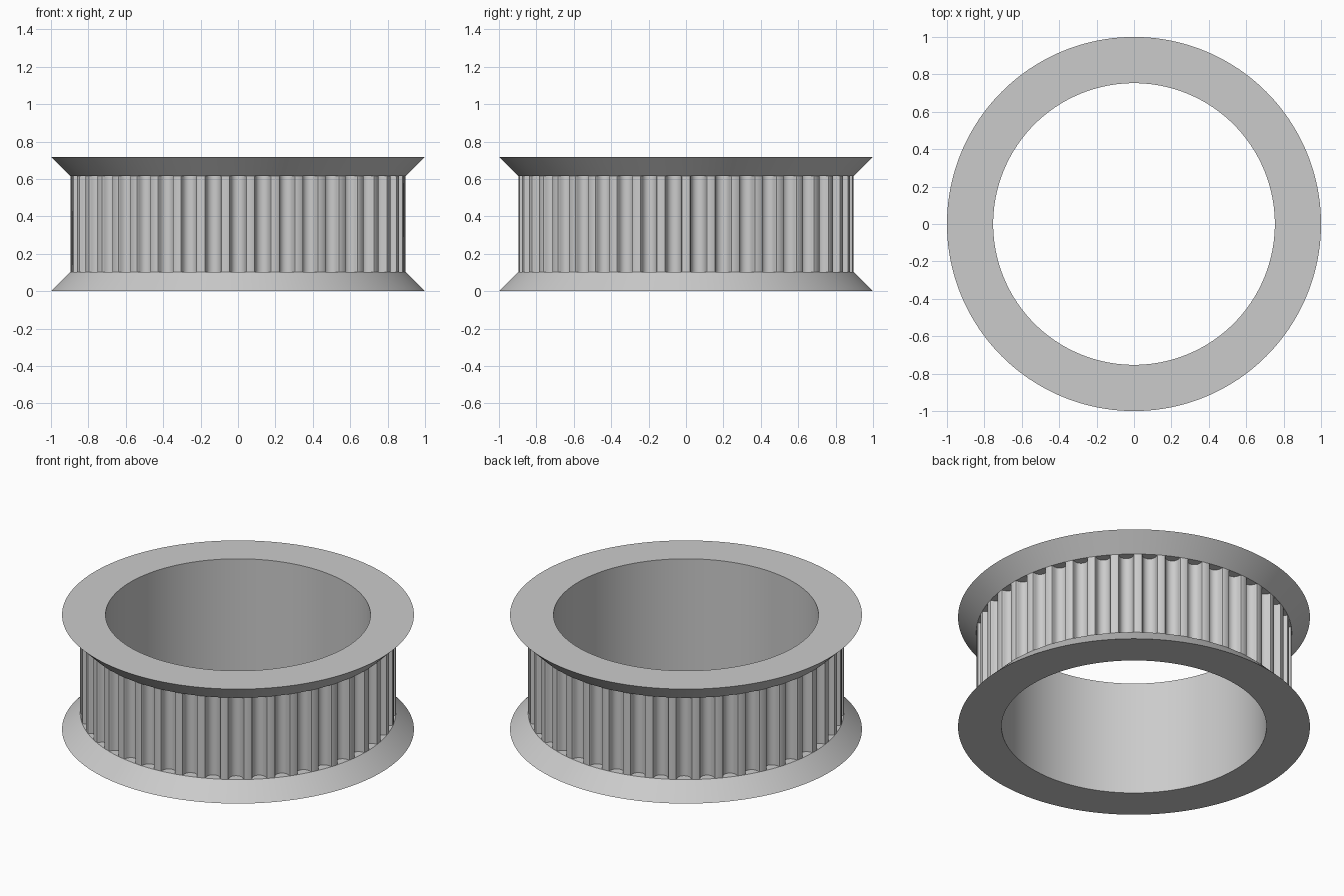
import bpy, bmesh
from math import sin, cos, pi

cube = bpy.data.objects.get("Cube")
if cube:
    bpy.data.objects.remove(cube, do_unlink=True)

TEETH = 42
UNIT = 0.0684                 # one millimetre of belt profile
BORE = 0.753
RIM = 1.0
TOOTH_R = 0.897
ROOT_R = 0.838
FLANGE = 0.1025
HEIGHT = 0.718

grey = bpy.data.materials.new("plain grey")
grey.use_nodes = True
grey.diffuse_color = (0.6, 0.6, 0.6, 1)
grey.node_tree.nodes["Principled BSDF"].inputs["Base Color"].default_value = (0.6, 0.6, 0.6, 1)


def polar(r, a, z):
    return (r * cos(a), r * sin(a), z)


def ring_solid(name, loops):
    """Closed solid from a list of vertex loops, joined in a cycle."""
    bm = bmesh.new()
    rows = [[bm.verts.new(p) for p in loop] for loop in loops]
    n = len(rows[0])
    for i, row in enumerate(rows):
        nxt = rows[(i + 1) % len(rows)]
        for j in range(n):
            k = (j + 1) % n
            bm.faces.new((row[j], row[k], nxt[k], nxt[j]))
    bmesh.ops.recalc_face_normals(bm, faces=bm.faces)
    mesh = bpy.data.meshes.new(name)
    bm.to_mesh(mesh)
    bm.free()
    mesh.materials.append(grey)
    ob = bpy.data.objects.new(name, mesh)
    bpy.context.collection.objects.link(ob)
    bpy.ops.object.select_all(action='DESELECT')
    ob.select_set(True)
    bpy.context.view_layer.objects.active = ob
    bpy.ops.object.shade_smooth_by_angle(angle=pi / 6)
    return ob


# Hub with flared flanges, turned from one profile
profile = [(BORE, 0), (RIM, 0), (TOOTH_R, FLANGE), (ROOT_R, FLANGE),
           (ROOT_R, HEIGHT - FLANGE), (TOOTH_R, HEIGHT - FLANGE),
           (RIM, HEIGHT), (BORE, HEIGHT)]
SEG = TEETH * 4
ring_solid("flanged_hub", [[polar(r, 2 * pi * i / SEG, z) for i in range(SEG)]
                           for r, z in profile])

# Rounded belt groove: half width and depth, from lip to root
half = [(0.747, 0), (0.648, 0.037), (0.598, 0.131), (0.579, 0.238), (0.547, 0.343),
        (0.505, 0.444), (0.452, 0.54), (0.358, 0.637), (0.248, 0.707), (0.127, 0.75)]
groove = [(-w, d) for w, d in half] + [(0, 0.764)] + [(w, d) for w, d in reversed(half)]

# Toothed ring, one groove repeated around the hub
outline = []
for t in range(TEETH):
    centre = -pi / 2 + 2 * pi * t / TEETH
    for w, d in groove:
        r = TOOTH_R - d * UNIT
        outline.append((r, centre + w * UNIT / r))
low, high = FLANGE - 0.002, HEIGHT - FLANGE + 0.002
inner = ROOT_R - 0.02
ring_solid("toothed_ring", [
    [polar(inner, a, low) for r, a in outline],
    [polar(r, a, low) for r, a in outline],
    [polar(r, a, high) for r, a in outline],
    [polar(inner, a, high) for r, a in outline]])
